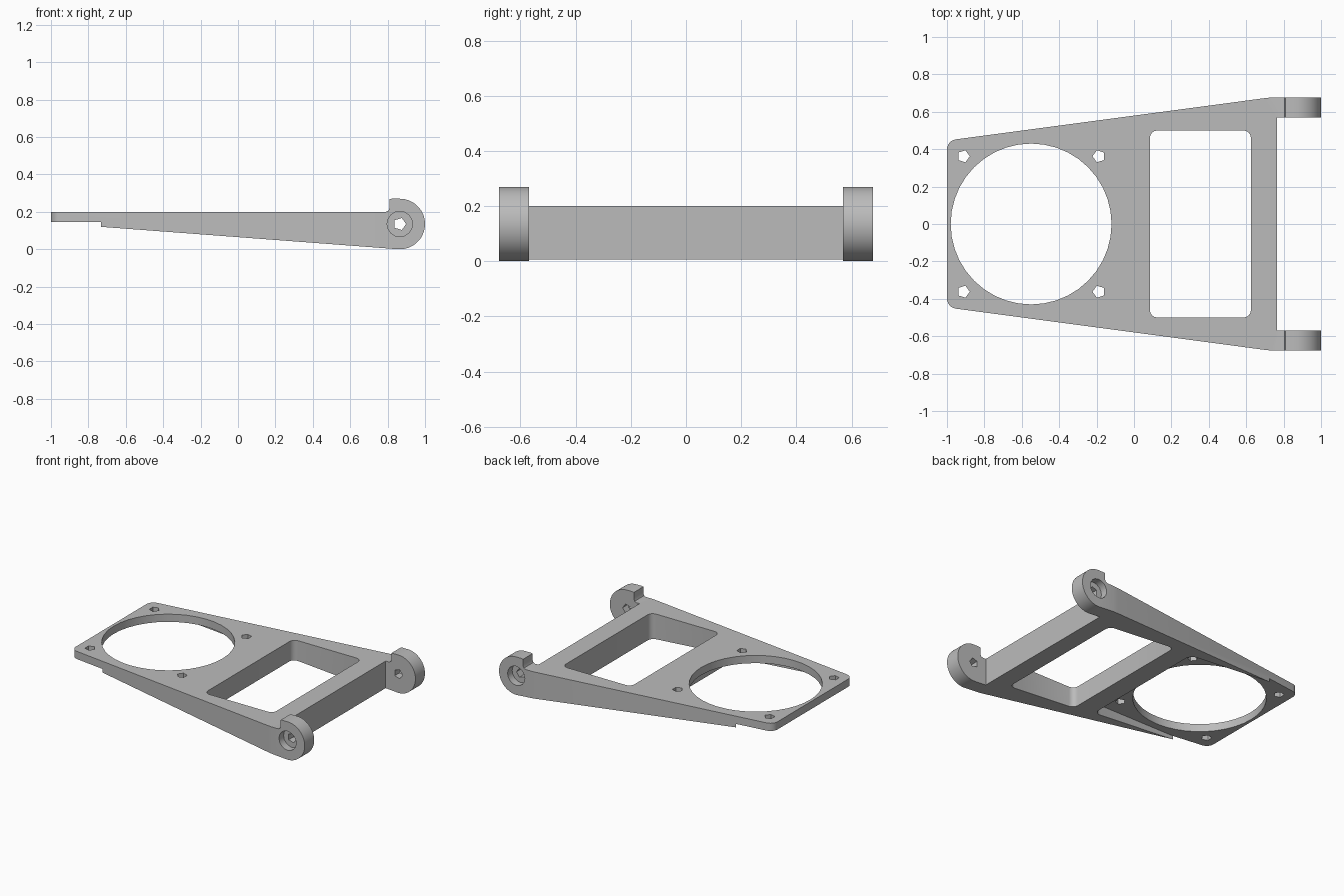
import bpy
import bmesh
from math import sin, cos, pi, radians
from mathutils import Vector

cube = bpy.data.objects.get("Cube")
if cube:
    bpy.data.objects.remove(cube, do_unlink=True)

grey = bpy.data.materials.new("light grey")
grey.use_nodes = True
COLOUR = (0.5, 0.5, 0.5, 1)
grey.diffuse_color = COLOUR
grey.node_tree.nodes["Principled BSDF"].inputs["Base Color"].default_value = COLOUR


def prism(name, points, start, end, axis="Z"):
    """Extrude a 2D outline along Z (points are x, y) or Y (points are x, z)."""
    place = (lambda p, d: (p[0], p[1], d)) if axis == "Z" else (lambda p, d: (p[0], d, p[1]))
    bm = bmesh.new()
    face = bm.faces.new([bm.verts.new(place(p, start)) for p in points])
    extruded = bmesh.ops.extrude_face_region(bm, geom=[face])["geom"]
    verts = [g for g in extruded if isinstance(g, bmesh.types.BMVert)]
    bmesh.ops.translate(bm, verts=verts, vec=Vector(place((0, 0), end - start)))
    bmesh.ops.recalc_face_normals(bm, faces=bm.faces)
    mesh = bpy.data.meshes.new(name)
    bm.to_mesh(mesh)
    bm.free()
    obj = bpy.data.objects.new(name, mesh)
    bpy.context.collection.objects.link(obj)
    mesh.materials.append(grey)
    return obj


def arc(cx, cy, r, a0, a1, n):
    angles = [radians(a0 + (a1 - a0) * i / n) for i in range(n + 1)]
    return [(cx + r * cos(a), cy + r * sin(a)) for a in angles]


def circle(cx, cy, r, n, turn=0):
    return arc(cx, cy, r, turn, turn + 360, n)[:-1]


def rounded_box(x0, x1, y0, y1, r, n=4):
    return (arc(x1 - r, y1 - r, r, 0, 90, n) + arc(x0 + r, y1 - r, r, 90, 180, n)
            + arc(x0 + r, y0 + r, r, 180, 270, n) + arc(x1 - r, y0 + r, r, 270, 360, n))


def combine(target, cutter, operation="DIFFERENCE"):
    mod = target.modifiers.new(cutter.name, "BOOLEAN")
    mod.object, mod.operation, mod.solver = cutter, operation, "EXACT"
    bpy.context.view_layer.objects.active = target
    bpy.ops.object.modifier_apply(modifier=mod.name)
    bpy.data.objects.remove(cutter, do_unlink=True)


# Tapered side profile with a rounded hinge lug at the deep end
LUG_X, LUG_Z, LUG_R = 0.865, 0.135, 0.135
profile = [(-1, 0.2), (0.79, 0.2), (0.804, 0.206), (0.81, 0.22), (0.81, 0.268), (0.82, 0.27)]
profile += arc(LUG_X, LUG_Z, LUG_R, 90, -94, 32) + [(-1, 0.14)]
bracket = prism("fan_bracket", profile, -0.8, 0.8, "Y")

# Plan outline: narrow rounded end, flared sides, two lugs with a gap between
half = [(0.765, 0.57), (1.01, 0.57), (1.01, 0.677), (0.74, 0.677), (0.70, 0.673)]
half += arc(-0.945, 0.398, 0.055, 98, 180, 6)
outline = half + [(x, -y) for x, y in reversed(half)]
combine(bracket, prism("plan_outline", outline, -0.1, 0.4), "INTERSECT")

# Recess for the fan frame on the underside
FAN_X, HOLE = -0.55, 0.362
combine(bracket, prism("fan_recess", rounded_box(-1.1, -0.07, -0.482, 0.482, 0.05), -0.1, 0.145))

# Round air opening and rectangular window
combine(bracket, prism("air_opening", circle(FAN_X, 0, 0.43, 40), -0.1, 0.4))
combine(bracket, prism("window", rounded_box(0.085, 0.625, -0.5, 0.5, 0.04), -0.1, 0.4))

# Fan screw holes
for sx in (-1, 1):
    for sy in (-1, 1):
        screw = circle(FAN_X + sx * HOLE, sy * HOLE, 0.034, 5, 0 if sx < 0 else 180)
        combine(bracket, prism("screw_hole", screw, -0.1, 0.4))

# Hinge pin holes, counterbored from the outside of each lug
combine(bracket, prism("pin_hole", circle(LUG_X, LUG_Z, 0.034, 5), -0.8, 0.8, "Y"))
for s in (-1, 1):
    bore = circle(LUG_X, LUG_Z, 0.068, 16)
    combine(bracket, prism("counterbore", bore, s * 0.625, s * 0.8, "Y"))

# Smooth the curved walls, keep the edges crisp
bpy.ops.object.select_all(action="DESELECT")
bracket.select_set(True)
bpy.context.view_layer.objects.active = bracket
bpy.ops.object.shade_smooth_by_angle(angle=pi / 6)
